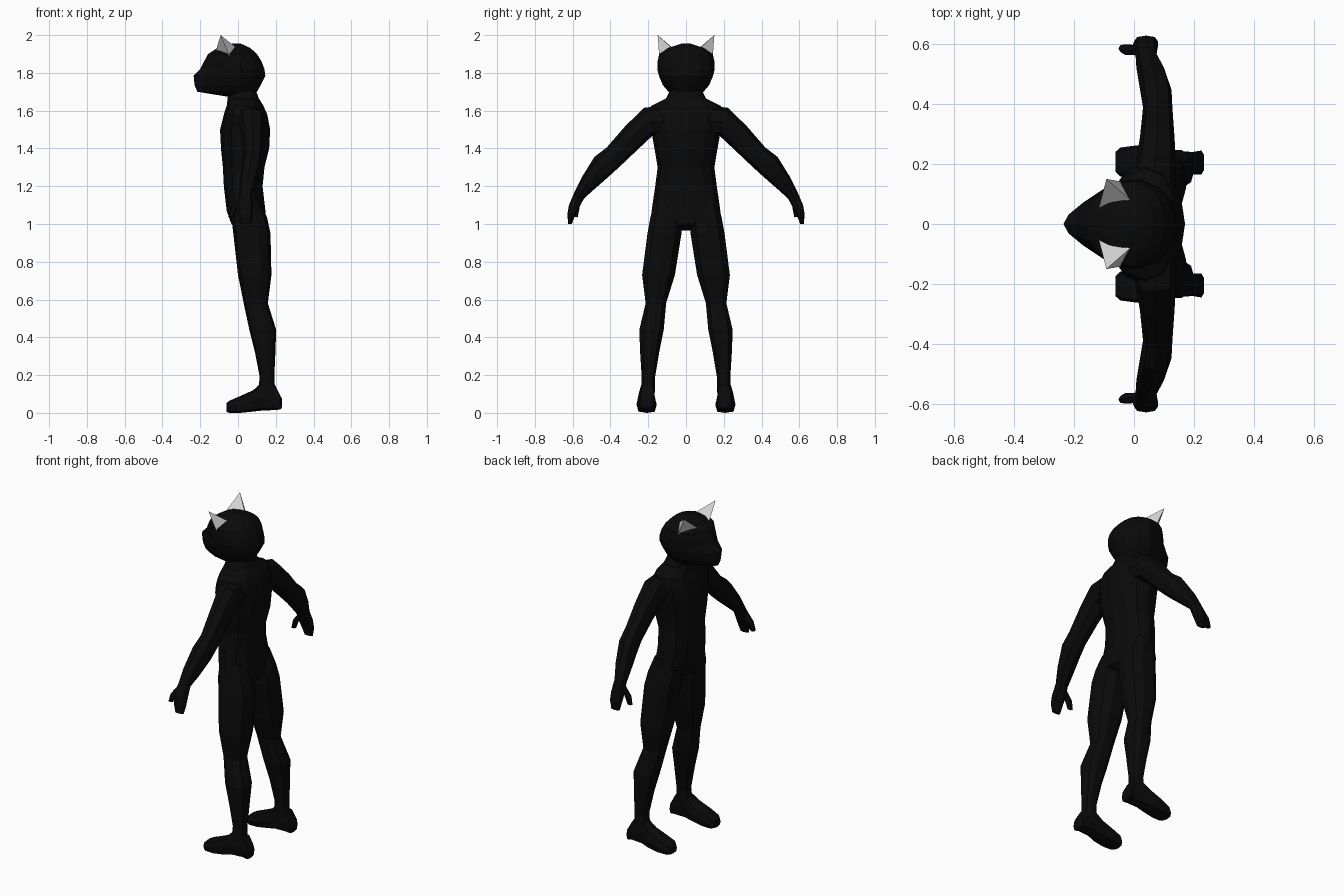
import bpy, bmesh, math
from mathutils import Vector


def material(name, value):
    m = bpy.data.materials.new(name)
    m.diffuse_color = (value, value, value, 1)
    return m


BLACK = material("black", 0.003)
GREY = material("light_grey", 0.65)


def finish(name, bm, mat, mirror):
    bmesh.ops.recalc_face_normals(bm, faces=bm.faces)
    me = bpy.data.meshes.new(name)
    bm.to_mesh(me)
    bm.free()
    me.materials.append(mat)
    ob = bpy.data.objects.new(name, me)
    bpy.context.collection.objects.link(ob)
    if mirror:
        mod = ob.modifiers.new("mirror", 'MIRROR')
        mod.use_axis = (False, True, False)
        mod.use_mirror_merge = False
    return ob


def spow(v, p):
    return math.copysign(abs(v) ** p, v)


def loft(name, rings, n=10, power=0.85, mirror=False):
    """Skin rings of (centre, half axis a, half axis b, front pinch)."""
    bm = bmesh.new()
    loops = []
    for c, a, b, pinch in rings:
        loop = []
        for i in range(n):
            t = 2 * math.pi * i / n
            u, v = spow(math.cos(t), power), spow(math.sin(t), power)
            v *= 1 - pinch * max(0, -u)
            loop.append(bm.verts.new(Vector(c) + Vector(a) * u + Vector(b) * v))
        loops.append(loop)
    for p, q in zip(loops, loops[1:]):
        for i in range(n):
            j = (i + 1) % n
            bm.faces.new((p[i], p[j], q[j], q[i]))
    bm.faces.new(loops[0])
    bm.faces.new(loops[-1])
    return finish(name, bm, BLACK, mirror)


def level(z, x0, x1, y0, y1, pinch=0):
    """Horizontal ring from its extents."""
    return (((x0 + x1) / 2, (y0 + y1) / 2, z), ((x1 - x0) / 2, 0, 0),
            (0, (y1 - y0) / 2, 0), pinch)


def slant(outer, inner, x0, x1):
    """Limb ring between an outer and an inner (y, z) point."""
    o, i = Vector((0, *outer)), Vector((0, *inner))
    return ((o + i) / 2 + Vector(((x0 + x1) / 2, 0, 0)), ((x1 - x0) / 2, 0, 0),
            (o - i) / 2, 0)


# Torso and neck: z, front x, back x, half width
torso = [(0.965, 0.02, 0.10, 0.03), (1.00, -0.035, 0.15, 0.09),
         (1.07, -0.06, 0.145, 0.182), (1.20, -0.075, 0.13, 0.163),
         (1.30, -0.08, 0.14, 0.150), (1.40, -0.09, 0.165, 0.167),
         (1.50, -0.095, 0.17, 0.185), (1.58, -0.075, 0.155, 0.20),
         (1.625, -0.06, 0.135, 0.185), (1.665, -0.055, 0.11, 0.105),
         (1.72, -0.05, 0.09, 0.078)]
loft("torso", [level(z, a, b, -w, w) for z, a, b, w in torso], 12)

# Head with a pinched muzzle: z, front x, back x, half width, pinch
head = [(1.67, -0.03, 0.08, 0.06, 0), (1.70, -0.215, 0.10, 0.095, 0.55),
        (1.735, -0.23, 0.12, 0.125, 0.6), (1.785, -0.235, 0.145, 0.147, 0.6),
        (1.82, -0.20, 0.14, 0.155, 0.5), (1.86, -0.18, 0.125, 0.154, 0.35),
        (1.90, -0.158, 0.10, 0.145, 0.2), (1.932, -0.11, 0.065, 0.095, 0.1),
        (1.955, -0.03, 0.015, 0.025, 0)]
loft("head", [level(z, a, b, -w, w, k) for z, a, b, w, k in head], 14, 0.9)

# Ears
bm = bmesh.new()
tip, front, back, side = [bm.verts.new(p) for p in (
    (-0.092, 0.150, 2.0), (-0.118, 0.05, 1.915),
    (-0.01, 0.078, 1.935), (-0.045, 0.142, 1.89))]
for f in ((tip, front, back), (tip, back, side), (tip, side, front), (front, side, back)):
    bm.faces.new(f)
finish("ears", bm, GREY, True)

# Legs: z, front x, back x, inner y, outer y
legs = [(1.12, -0.03, 0.12, 0.03, 0.172), (1.03, -0.035, 0.155, 0.02, 0.193),
        (0.95, -0.025, 0.172, 0.02, 0.208), (0.73, 0.0, 0.177, 0.055, 0.236),
        (0.58, 0.03, 0.158, 0.103, 0.216), (0.44, 0.06, 0.202, 0.115, 0.25),
        (0.32, 0.09, 0.198, 0.14, 0.245), (0.19, 0.115, 0.192, 0.162, 0.236),
        (0.06, 0.10, 0.20, 0.165, 0.24)]
loft("legs", [level(*r) for r in legs], 10, mirror=True)

# Feet: x, bottom z, top z, inner y, outer y
feet = [(-0.062, 0.005, 0.05, 0.175, 0.24), (-0.045, 0.0, 0.065, 0.158, 0.255),
        (0.01, 0.0, 0.088, 0.155, 0.262), (0.08, 0.007, 0.12, 0.16, 0.258),
        (0.125, 0.012, 0.16, 0.165, 0.245), (0.195, 0.015, 0.15, 0.165, 0.24),
        (0.225, 0.018, 0.09, 0.165, 0.245), (0.233, 0.03, 0.075, 0.18, 0.23)]
loft("feet", [((x, (c + d) / 2, (a + b) / 2), (0, (d - c) / 2, 0),
               (0, 0, (b - a) / 2), 0) for x, a, b, c, d in feet],
     8, 0.6, True)

# Arms and mitten hands: outer (y, z), inner (y, z), front x, back x
arms = [((0.11, 1.63), (0.12, 1.46), -0.03, 0.14),
        ((0.222, 1.615), (0.18, 1.465), 0.005, 0.14),
        ((0.32, 1.52), (0.26, 1.39), 0.02, 0.135),
        ((0.42, 1.405), (0.355, 1.30), 0.03, 0.128),
        ((0.485, 1.355), (0.41, 1.25), 0.02, 0.125),
        ((0.55, 1.25), (0.49, 1.18), 0.008, 0.10),
        ((0.592, 1.165), (0.54, 1.135), 0.005, 0.075),
        ((0.62, 1.10), (0.567, 1.085), -0.005, 0.08),
        ((0.628, 1.05), (0.588, 1.045), 0.0, 0.08),
        ((0.624, 1.0), (0.604, 1.0), 0.012, 0.068)]
loft("arms", [slant(*r) for r in arms], 8, mirror=True)

# Thumbs
thumbs = [((0.595, 1.14), (0.56, 1.13), 0.0, 0.035),
          ((0.60, 1.085), (0.562, 1.08), -0.04, -0.003),
          ((0.598, 1.04), (0.572, 1.035), -0.052, -0.022)]
loft("thumbs", [slant(*r) for r in thumbs], 6, mirror=True)
